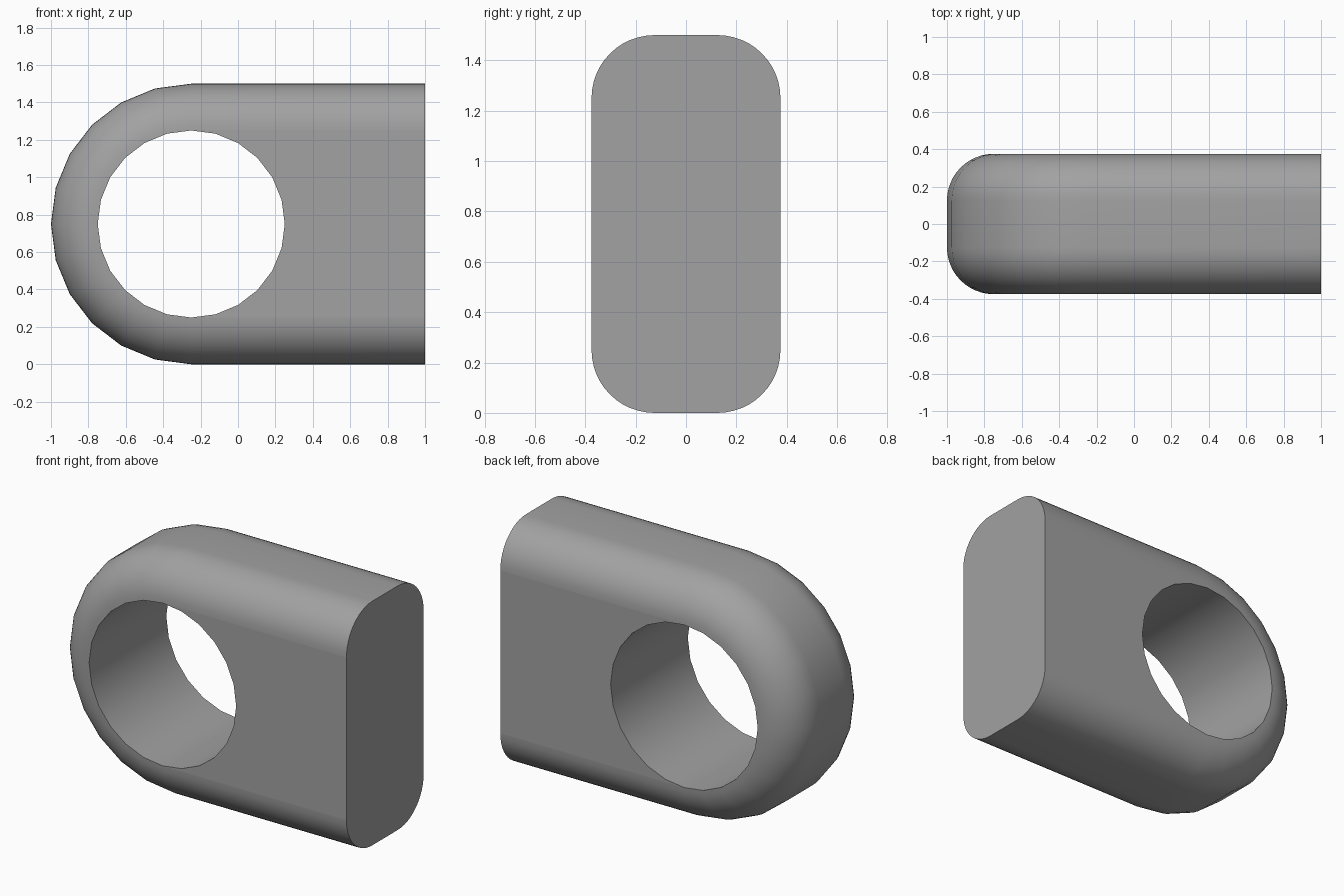
import bpy, bmesh
from math import sin, cos, pi

if "Cube" in bpy.data.objects:
    bpy.data.objects.remove(bpy.data.objects["Cube"])

CX, CZ = -0.25, 0.75          # centre of the eye
R, HOLE, HALF, FILLET = 0.75, 0.5, 0.375, 0.25
ARC, STEPS = 12, 12           # sides per half circle, fillet steps

bm = bmesh.new()


def ring(radius, y):
    """U-shaped outline: lower end, left half circle, upper end."""
    pts = [(1, CZ - radius)]
    for i in range(ARC + 1):
        a = -pi / 2 - pi * i / ARC
        pts.append((CX + radius * cos(a), CZ + radius * sin(a)))
    pts.append((1, CZ + radius))
    return [bm.verts.new((x, y, z)) for x, z in pts]


# Rounded cross-section from the front face to the back face
section = []
for i in range(STEPS + 1):
    a = pi / 2 * i / STEPS
    section.append((R - FILLET + FILLET * sin(a),
                    -(HALF - FILLET) - FILLET * cos(a)))
section += [(r, -y) for r, y in reversed(section)]
rings = [ring(r, y) for r, y in section]

# Outer skin
for a, b in zip(rings, rings[1:]):
    for i in range(len(a) - 1):
        bm.faces.new((a[i], a[i + 1], b[i + 1], b[i]))

# Flat end
planar = [bm.faces.new([r[0] for r in rings] + [r[-1] for r in reversed(rings)])]

# Front and back faces, which share the left half of the hole with the fillet
holes = []
for u in (rings[0], rings[-1]):
    y = u[0].co.y
    right = [bm.verts.new((CX + HOLE * cos(a), y, CZ + HOLE * sin(a)))
             for a in (pi / 2 - pi * i / ARC for i in range(1, ARC))]
    holes.append(u[1:-1] + right)
    planar.append(bm.faces.new([u[0], u[-1], u[-2]] + right + [u[1]]))

# Hole wall
f, b = holes
for i in range(len(f)):
    j = (i + 1) % len(f)
    bm.faces.new((f[i], f[j], b[j], b[i]))

bmesh.ops.recalc_face_normals(bm, faces=bm.faces)
bm.faces.index_update()
flat_ids = [p.index for p in planar]

mesh = bpy.data.meshes.new("eye_lug")
bm.to_mesh(mesh)
bm.free()
obj = bpy.data.objects.new("eye_lug", mesh)
bpy.context.collection.objects.link(obj)

# Dark grey material
mat = bpy.data.materials.new("dark_grey")
mat.diffuse_color = (0.36, 0.36, 0.36, 1)
mat.use_nodes = True
mat.node_tree.nodes["Principled BSDF"].inputs["Base Color"].default_value = mat.diffuse_color
mesh.materials.append(mat)

# Smooth curved skin, flat planar sides
bpy.context.view_layer.objects.active = obj
obj.select_set(True)
bpy.ops.object.shade_smooth_by_angle(angle=0.6)
for i in flat_ids:
    mesh.polygons[i].use_smooth = False
